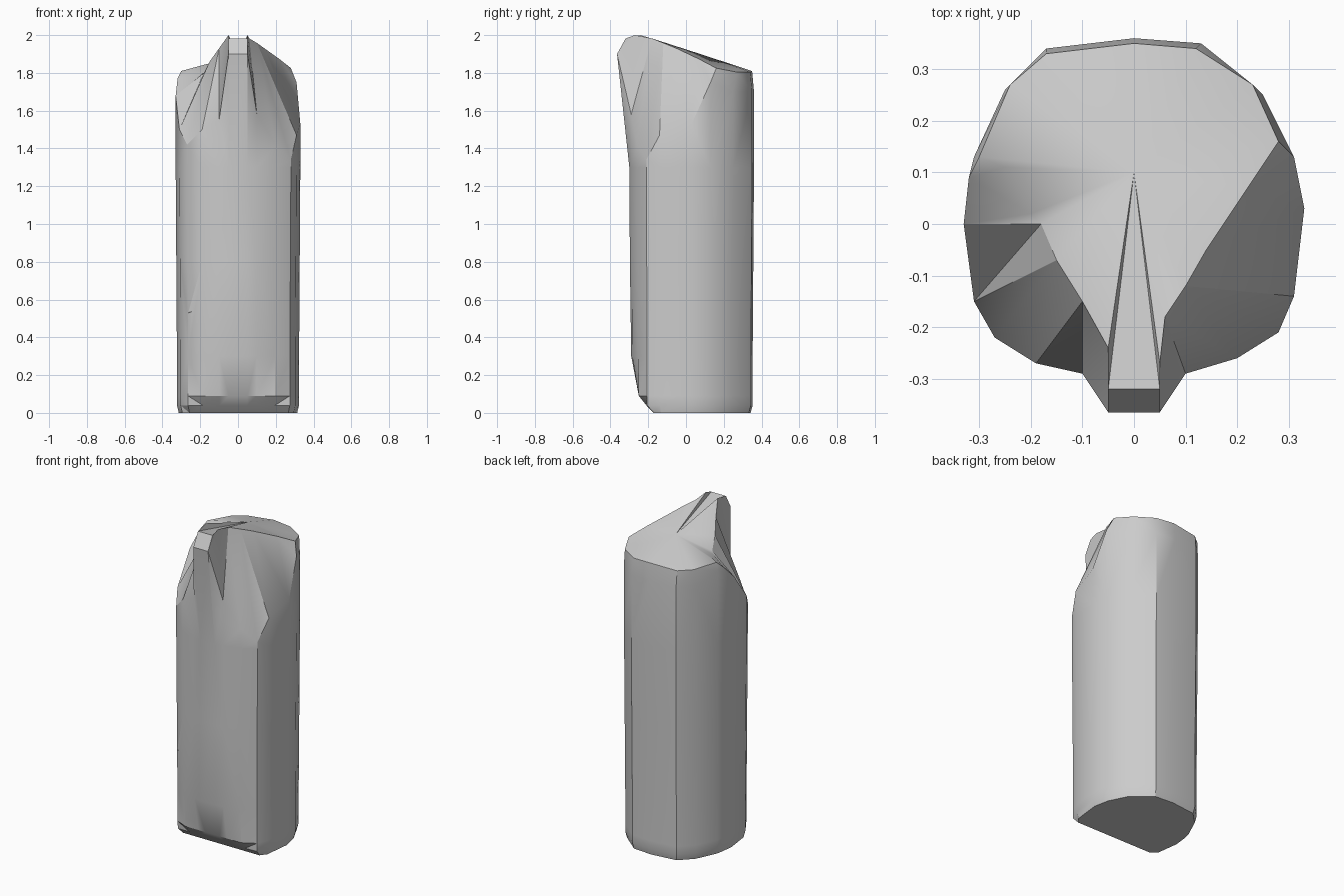
import bpy
import bmesh
from mathutils import Vector

cube = bpy.data.objects.get("Cube")
if cube:
    bpy.data.objects.remove(cube, do_unlink=True)


def make_material(name, color):
    material = bpy.data.materials.new(name)
    material.use_nodes = True
    material.diffuse_color = color
    shader = material.node_tree.nodes["Principled BSDF"]
    shader.inputs["Base Color"].default_value = color
    shader.inputs["Roughness"].default_value = 0.9
    return material


def make_object(name, bm, material):
    bmesh.ops.recalc_face_normals(bm, faces=bm.faces)
    mesh = bpy.data.meshes.new(name)
    bm.to_mesh(mesh)
    bm.free()
    mesh.materials.append(material)
    obj = bpy.data.objects.new(name, mesh)
    bpy.context.collection.objects.link(obj)
    return obj


def top_height(x, y):
    """Sloping top that falls to the back and to the sides."""
    return min(1.925 - 0.33 * y - 0.6 * x * x, 2.0, 2.11 + 0.4 * y)


def bridge(bm, lower, upper):
    count = len(lower)
    for i in range(count):
        j = (i + 1) % count
        bm.faces.new((lower[i], lower[j], upper[j], upper[i]))


# Columns round the stone in hundredths:
# body x, body y, shoulder height, top x, top y, optional top height
columns = [
    (0, 36, 170, 0, 35),
    (13, 35, 170, 12, 34),
    (25, 25, 170, 23, 27),
    (31, 13, 175, 28, 16),
    (33, 3, 153, 22, 7),
    (31, -14, 147, 14, -5),
    (28, -21, 134, 10, -12),
    (20, -26, 142, 6, -18),
    (10, -29, 158, 5, -27),
    (5, -30, 190, 5, -32),
    (-5, -30, 190, -5, -32),
    (-10, -29, 155, -5, -24),
    (-19, -27, 150, -10, -15, 193),
    (-27, -22, 142, -15, -7, 186),
    (-31, -15, 150, -18, 0, 180),
    (-33, 0, 168, -20, 2, 179),
    (-32, 9, 177, -25, 11, 182),
    (-31, 13, 176, -30, 13, 181),
    (-25, 26, 170, -24, 27),
    (-17, 34, 170, -17, 33),
]

stone = make_material("grey stone", (0.6, 0.6, 0.6, 1.0))

bm = bmesh.new()
rings = []

# Body rings: height, width factor, front limit
for height, width, front in [(0.0, 0.95, -0.17), (0.04, 0.98, -0.21),
                             (0.09, 0.98, -0.25), (0.3, 0.98, -0.29),
                             (0.8, 0.99, -0.3), (1.3, 1.0, -0.3)]:
    ring = []
    for x, y, *rest in columns:
        ring.append(bm.verts.new((x / 100 * width, max(y / 100 * width, front), height)))
    rings.append(ring)

# Shoulder ring, pushed forward at the narrow spout
shoulder = []
for x, y, height, *rest in columns:
    lip = 0.065 if height > 180 else 0.0
    shoulder.append(bm.verts.new((x / 100, y / 100 - lip, height / 100)))
rings.append(shoulder)

# Rim of the sloping top
rim = []
for column in columns:
    x, y = column[3] / 100, column[4] / 100
    z = column[5] / 100 if len(column) > 5 else top_height(x, y)
    rim.append(bm.verts.new((x, y, z)))
rings.append(rim)

for lower, upper in zip(rings, rings[1:]):
    bridge(bm, lower, upper)
bm.faces.new(rings[0])
centre = bm.verts.new((0, 0.1, top_height(0, 0.1)))
for a, b in zip(rim, rim[1:] + rim[:1]):
    bm.faces.new((a, b, centre))
bmesh.ops.triangulate(bm, faces=[f for f in bm.faces if len(f.verts) == 4])
pillar = make_object("stone_pillar", bm, stone)

# Small chips cut out of the surface
chips = {
    "front_chip_cutter": [(-0.36, -0.3, 0.47), (-0.17, -0.32, 0.57),
                          (-0.29, -0.32, 0.54), (-0.26, -0.21, 0.53)],
    "back_chip_cutter": [(0.2, 0.37, 0.24), (0.33, 0.27, 0.36),
                         (0.31, 0.32, 0.37), (0.23, 0.26, 0.31)],
}
for name, points in chips.items():
    chip = bmesh.new()
    for point in points:
        chip.verts.new(Vector(point))
    bmesh.ops.convex_hull(chip, input=chip.verts)
    cutter = make_object(name, chip, stone)
    cutter.hide_render = True
    cutter.hide_viewport = True
    cut = pillar.modifiers.new(name, "BOOLEAN")
    cut.operation = "DIFFERENCE"
    cut.solver = "EXACT"
    cut.object = cutter

bpy.ops.object.select_all(action="DESELECT")
pillar.select_set(True)
bpy.context.view_layer.objects.active = pillar
bpy.ops.object.shade_smooth_by_angle(angle=0.5)
